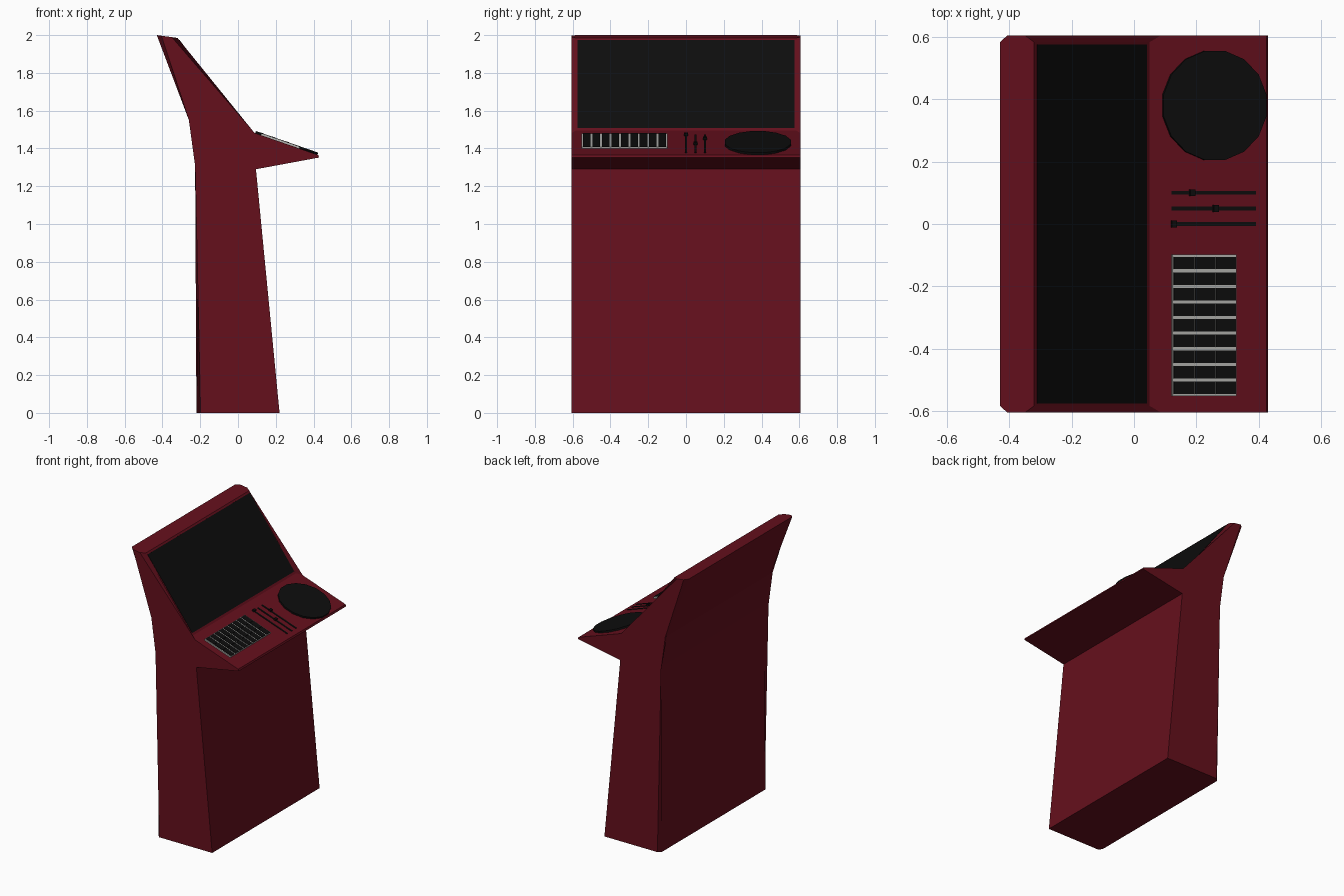
import bpy, bmesh, math
from mathutils import Matrix, Vector

if "Cube" in bpy.data.objects:
    bpy.data.objects.remove(bpy.data.objects["Cube"])


def material(name, rgb):
    m = bpy.data.materials.new(name)
    m.diffuse_color = (*rgb, 1)
    m.use_nodes = True
    m.node_tree.nodes["Principled BSDF"].inputs["Base Color"].default_value = m.diffuse_color
    return m


RED = material("dark_red", (0.13, 0.005, 0.012))
BLACK = material("black", (0.004, 0.004, 0.004))
GREY = material("grey", (0.45, 0.45, 0.43))


def finish(bm, name, mat, matrix=Matrix()):
    bmesh.ops.recalc_face_normals(bm, faces=bm.faces[:])
    me = bpy.data.meshes.new(name)
    bm.to_mesh(me)
    bm.free()
    me.materials.append(mat)
    ob = bpy.data.objects.new(name, me)
    ob.matrix_world = matrix
    bpy.context.collection.objects.link(ob)
    return ob


def add_box(bm, x0, x1, y0, y1, z0, z1):
    size = Matrix.Diagonal((x1 - x0, y1 - y0, z1 - z0, 1))
    centre = Matrix.Translation(((x0 + x1) / 2, (y0 + y1) / 2, (z0 + z1) / 2))
    bmesh.ops.create_cube(bm, size=1, matrix=centre @ size)


# Cabinet: side profile (x, z) extruded across the width
HALF = 0.605
profile = [(-0.22, 0), (0.22, 0), (0.095, 1.29), (0.43, 1.352), (0.425, 1.365),
           (0.05, 1.495), (-0.32, 1.985), (-0.43, 2.0), (-0.26, 1.55), (-0.205, 1.31)]
bm = bmesh.new()
rings = [[bm.verts.new((x, y, z)) for x, z in profile] for y in (-HALF, HALF)]
n = len(profile)
for ring in rings:
    bm.faces.new(ring)
for i in range(n):
    j = (i + 1) % n
    bm.faces.new((rings[0][i], rings[0][j], rings[1][j], rings[1][i]))
# Chamfer the side edges of the screen panel and of the back
edges = [bm.edges.get((r[i], r[(i + 1) % n])) for r in rings for i in (5, 7, 8, 9)]
bmesh.ops.bevel(bm, geom=edges, offset=0.022, segments=1, affect='EDGES', profile=0.5)
finish(bm, "cabinet", RED)

# Screen on the sloping panel
low, high = Vector((0.05, 0, 1.495)), Vector((-0.32, 0, 1.985))
tilt = math.atan2(high.z - low.z, low.x - high.x)
length = (high - low).length
bm = bmesh.new()
add_box(bm, -length + 0.014, -0.016, -0.575, 0.575, -0.005, 0.002)
finish(bm, "screen", BLACK, Matrix.Translation(low) @ Matrix.Rotation(tilt, 4, 'Y'))

# Frame of the sloping control deck: local x runs down the slope
slope = math.atan2(0.13, 0.375)
DECK = Matrix.Translation(low) @ Matrix.Rotation(slope, 4, 'Y')


def along(x):
    return (x - low.x) / math.cos(slope)


# Turntable disc
bm = bmesh.new()
bmesh.ops.create_cone(bm, cap_ends=True, segments=16, radius1=0.178, radius2=0.178, depth=0.016,
                      matrix=Matrix.Translation((along(0.256), 0.38, 0.004))
                      @ Matrix.Rotation(math.pi / 16, 4, 'Z'))
finish(bm, "turntable", BLACK, DECK)

# Sliders: track and knob
for y, knob in ((0, 0.126), (0.05, 0.26), (0.1, 0.185)):
    bm = bmesh.new()
    add_box(bm, along(0.12), along(0.39), y - 0.006, y + 0.006, -0.003, 0.003)
    add_box(bm, along(knob - 0.008), along(knob + 0.008), y - 0.011, y + 0.011, -0.003, 0.013)
    finish(bm, "slider", BLACK, DECK)

# Key panel with a grid of black keys
bm = bmesh.new()
add_box(bm, along(0.12), along(0.325), -0.552, -0.098, -0.004, 0.009)
finish(bm, "key_panel", GREY, DECK)
bm = bmesh.new()
for row in range(3):
    for col in range(9):
        x, y = 0.124 + row * 0.0672, -0.55 + col * 0.05
        add_box(bm, along(x), along(x + 0.0652), y + 0.005, y + 0.045, 0.004, 0.012)
finish(bm, "keys", BLACK, DECK)
